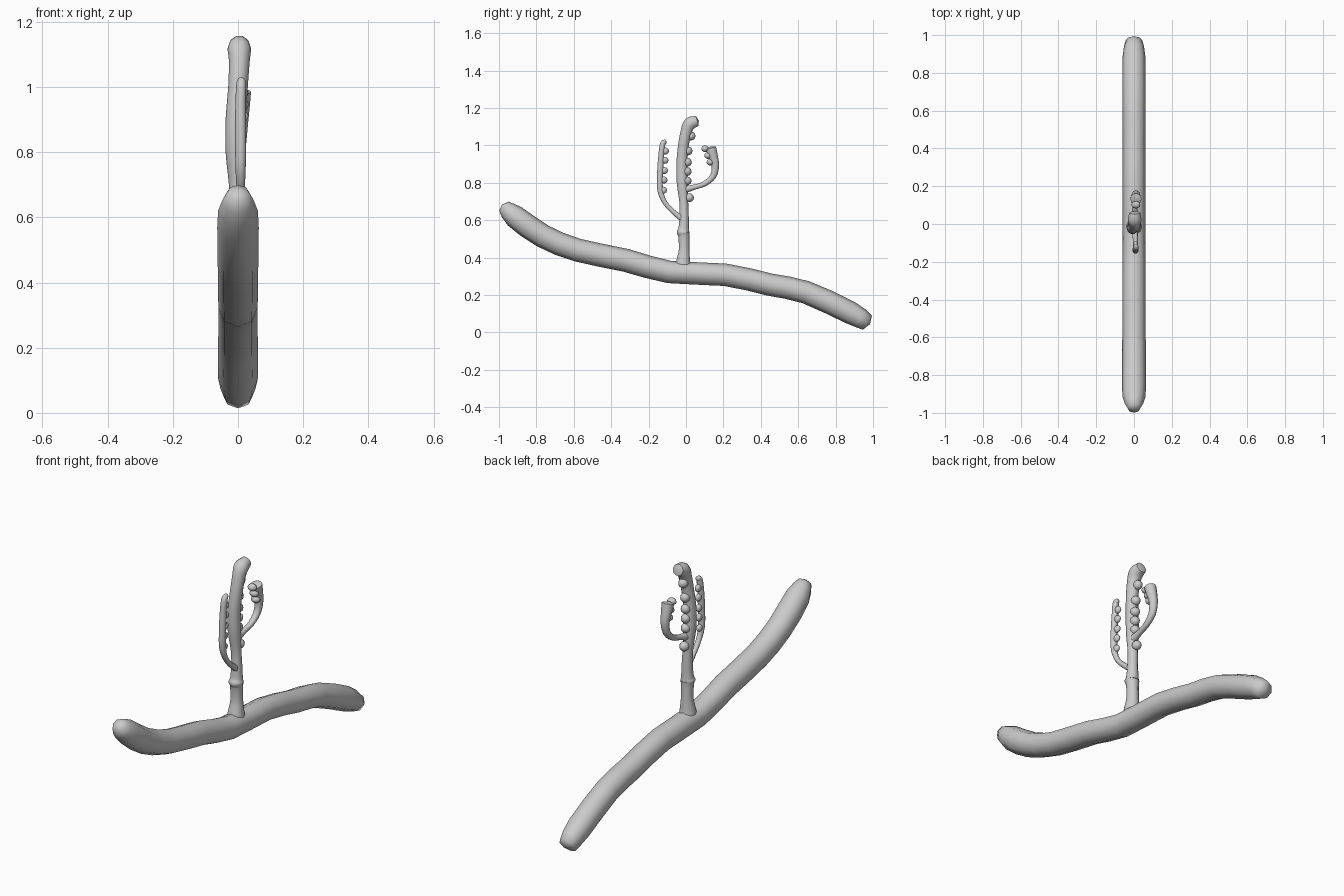
import bpy, bmesh, math
from mathutils import Vector, Matrix

cube = bpy.data.objects.get("Cube")
if cube:
    bpy.data.objects.remove(cube, do_unlink=True)

GREY = (0.6, 0.6, 0.6, 1)
mat = bpy.data.materials.new("plain grey")
mat.use_nodes = True
mat.diffuse_color = GREY
mat.node_tree.nodes["Principled BSDF"].inputs["Base Color"].default_value = GREY


def finish(name, bm, angle=60):
    bmesh.ops.recalc_face_normals(bm, faces=bm.faces)
    me = bpy.data.meshes.new(name)
    bm.to_mesh(me)
    bm.free()
    me.materials.append(mat)
    ob = bpy.data.objects.new(name, me)
    bpy.context.collection.objects.link(ob)
    bpy.ops.object.select_all(action="DESELECT")
    ob.select_set(True)
    bpy.context.view_layer.objects.active = ob
    bpy.ops.object.shade_smooth_by_angle(angle=math.radians(angle))
    return ob


def spline(pts, steps):
    """Catmull-Rom through (x, y, z, radius) points."""
    p = [Vector(q) for q in pts]
    p = [2 * p[0] - p[1]] + p + [2 * p[-1] - p[-2]]
    out = []
    for a, b, c, d in zip(p, p[1:], p[2:], p[3:]):
        for i in range(steps):
            t = i / steps
            out.append(0.5 * (2 * b + (c - a) * t + (2 * a - 5 * b + 4 * c - d) * t * t
                              + (3 * b - a - 3 * c + d) * t ** 3))
    return out + [p[-2]]


def tube(name, pts, sides=10, steps=3, dome=0.3, bumps=(), bump_size=(0.02, 0.02, 0.02)):
    """Sweep a ring along a path, close both ends, and add knobs along it."""
    bm = bmesh.new()
    path = spline(pts, steps)
    rings, tangents = [], []
    for i, q in enumerate(path):
        t = (path[min(i + 1, len(path) - 1)] - path[max(i - 1, 0)]).to_3d().normalized()
        side = Vector((1, 0, 0))
        side = (side - t * side.dot(t)).normalized()
        up = t.cross(side)
        ring = []
        for k in range(sides):
            a = math.tau * k / sides
            ring.append(bm.verts.new(q.to_3d() + q[3] * (math.cos(a) * side + math.sin(a) * up)))
        rings.append(ring)
        tangents.append(t)
    for r, s in zip(rings, rings[1:]):
        for k in range(sides):
            j = (k + 1) % sides
            bm.faces.new((r[k], r[j], s[j], s[k]))
    for n, sign in ((0, -1), (-1, 1)):
        tip = bm.verts.new(path[n].to_3d() + sign * dome * path[n][3] * tangents[n])
        for k in range(sides):
            bm.faces.new((rings[n][k], rings[n][(k + 1) % sides], tip))
    for b in bumps:
        m = Matrix.Translation(b) @ Matrix.Diagonal((*bump_size, 1))
        bmesh.ops.create_uvsphere(bm, u_segments=10, v_segments=6, radius=1, matrix=m)
    return finish(name, bm)


# Long wavy branch
tube("branch", [(0, -0.975, 0.675, 0.034), (0, -0.915, 0.62, 0.061), (0, -0.765, 0.515, 0.063),
                (0, -0.58, 0.44, 0.062), (0, -0.32, 0.385, 0.062), (0, -0.09, 0.323, 0.06),
                (0, 0.21, 0.308, 0.06), (0, 0.45, 0.255, 0.06), (0, 0.64, 0.215, 0.061),
                (0, 0.88, 0.105, 0.061), (0, 0.97, 0.052, 0.045)], sides=8, steps=2, dome=0.35)

# Upright stem with a node ring, a scalloped upper part and a hooked tip
tube("main_stem", [(0, -0.015, 0.35, 0.043), (0, -0.015, 0.38, 0.039), (0, -0.01, 0.44, 0.03),
                   (0, -0.012, 0.515, 0.031), (0, -0.015, 0.535, 0.036), (0, -0.012, 0.555, 0.03),
                   (0, -0.01, 0.62, 0.026), (-0.003, -0.012, 0.7, 0.025),
                   (-0.007, -0.02, 0.8, 0.031), (-0.007, -0.022, 0.9, 0.031),
                   (0, -0.014, 1.0, 0.03), (0.004, 0.003, 1.08, 0.032),
                   (0.004, 0.022, 1.117, 0.036), (0.004, 0.06, 1.13, 0.029)],
     bumps=[(-0.002, y, z) for y, z in ((0.017, 0.72), (0.004, 0.81), (0.004, 0.86), (0.005, 0.91),
                                        (0.009, 0.97), (0.025, 1.05))],
     bump_size=(0.024, 0.026, 0.024))

# Slim arm on the front
tube("front_arm", [(0.003, -0.01, 0.6, 0.017), (0.006, -0.06, 0.638, 0.014),
                   (0.008, -0.11, 0.69, 0.013), (0.008, -0.138, 0.76, 0.016),
                   (0.008, -0.138, 0.86, 0.017), (0.008, -0.132, 0.95, 0.016),
                   (0.01, -0.124, 1.01, 0.015), (0.01, -0.108, 1.02, 0.011)],
     bumps=[(0.008, -0.121 + 0.05 * (z - 0.77), z) for z in (0.76, 0.815, 0.865, 0.92, 0.97)],
     bump_size=(0.014, 0.02, 0.019))

# Curled arm on the back, thick at the end
tube("back_arm", [(0, 0, 0.765, 0.02), (0.003, 0.05, 0.778, 0.014), (0.006, 0.1, 0.795, 0.015),
                  (0.008, 0.145, 0.835, 0.018), (0.01, 0.157, 0.89, 0.021),
                  (0.01, 0.146, 0.94, 0.026), (0.01, 0.133, 0.985, 0.03)],
     bumps=[(0.01, 0.102, 0.982), (0.01, 0.118, 0.945), (0.01, 0.13, 0.91)],
     bump_size=(0.024, 0.02, 0.018))
